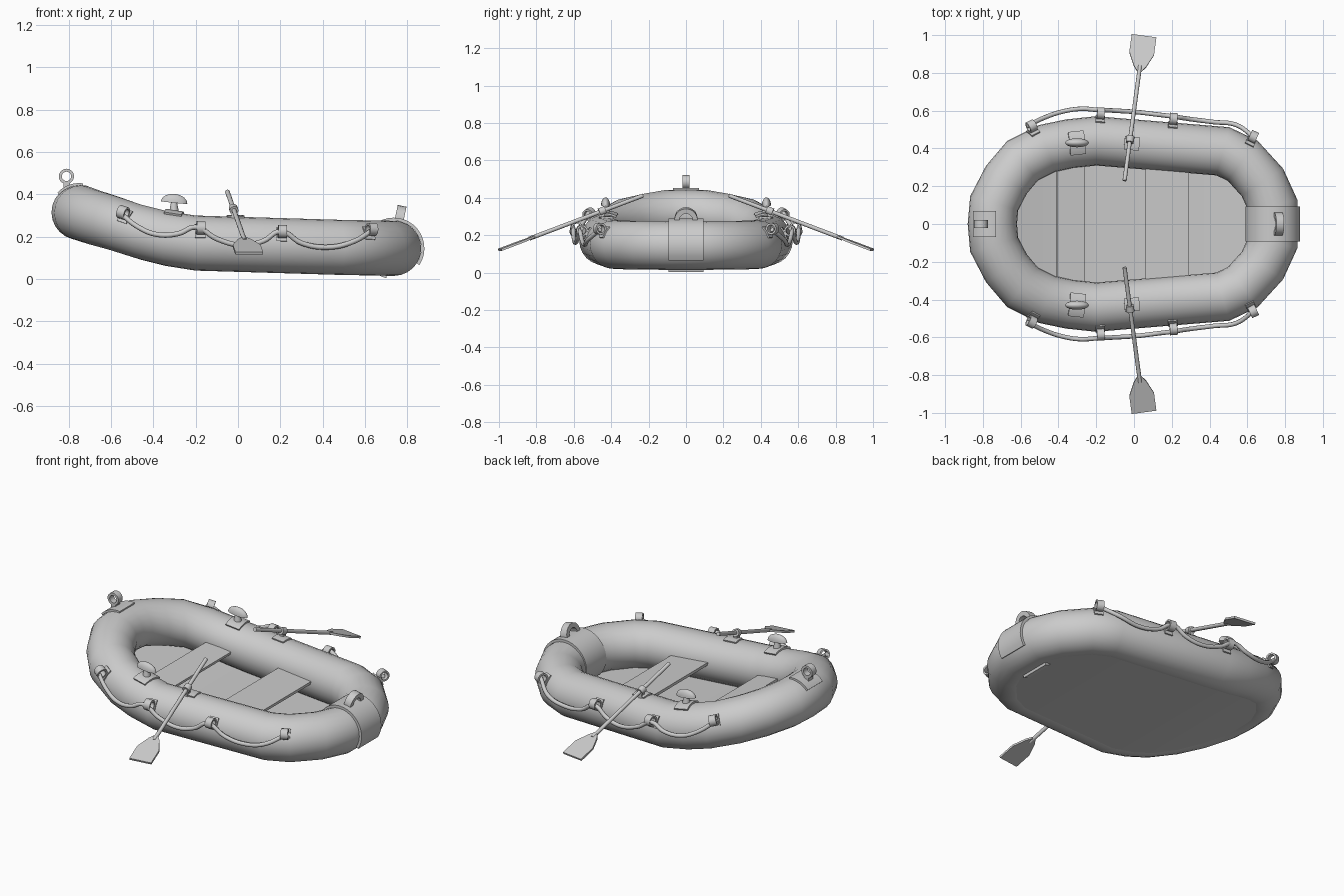
import bpy, bmesh
from math import sin, cos, radians, pi
from mathutils import Matrix, Vector

old = bpy.data.objects.get("Cube")
if old:
    bpy.data.objects.remove(old)

grey = bpy.data.materials.new("plain_grey")
grey.use_nodes = True
colour = (0.6, 0.6, 0.6, 1)
grey.diffuse_color = colour
grey.node_tree.nodes["Principled BSDF"].inputs["Base Color"].default_value = colour

MIRROR = Matrix.Diagonal((1, -1, 1, 1))
SIDES = (("left", Matrix.Identity(4)), ("right", MIRROR))
R = 0.13  # radius of the inflated tube


def finish(bm, name, matrix=None, angle=40):
    if matrix is not None:
        bm.transform(matrix)
    bmesh.ops.recalc_face_normals(bm, faces=bm.faces)
    mesh = bpy.data.meshes.new(name)
    bm.to_mesh(mesh)
    bm.free()
    mesh.materials.append(grey)
    mesh.shade_smooth()
    mesh.set_sharp_from_angle(angle=radians(angle))
    obj = bpy.data.objects.new(name, mesh)
    bpy.context.collection.objects.link(obj)
    return obj


def loft(rings, closed=False, caps=False):
    """Skin a row of equal closed point loops."""
    bm = bmesh.new()
    rows = [[bm.verts.new(p) for p in ring] for ring in rings]
    n = len(rows[0])
    pairs = list(zip(rows, rows[1:])) + ([(rows[-1], rows[0])] if closed else [])
    for a, b in pairs:
        for i in range(n):
            j = (i + 1) % n
            bm.faces.new((a[i], a[j], b[j], b[i]))
    if caps:
        bm.faces.new(rows[0])
        bm.faces.new(rows[-1])
    return bm


def box(name, matrix, size):
    bm = bmesh.new()
    bmesh.ops.create_cube(bm, size=1, matrix=Matrix.Diagonal((*size, 1)))
    return finish(bm, name, matrix)


def ring(name, matrix, outer, inner, width, sides=20):
    """Flat-walled ring around its local x axis."""
    def circle(x, r):
        return [(x, r * cos(2 * pi * i / sides), r * sin(2 * pi * i / sides)) for i in range(sides)]
    w = width / 2
    return finish(loft([circle(-w, outer), circle(w, outer), circle(w, inner), circle(-w, inner)], closed=True), name, matrix)


def patch(name, matrix, half, a0, a1, r, depth=0.012, steps=12):
    """Curved strip lying on the tube; x runs along the tube, y outward."""
    rings = []
    for i in range(steps + 1):
        a = radians(a0 + (a1 - a0) * i / steps)
        rings.append([(x, q * cos(a), q * sin(a)) for x, q in
                      ((-half, r), (half, r), (half, r - depth), (-half, r - depth))])
    return finish(loft(rings, caps=True), name, matrix)


def rod(name, matrix, r0, r1, length, sides=12):
    """Tapered rod along local y."""
    rings = [[(r * cos(2 * pi * i / sides), y, r * sin(2 * pi * i / sides)) for i in range(sides)]
             for r, y in ((r0, 0), (r1, length))]
    return finish(loft(rings, caps=True), name, matrix)


# Half of the tube's centreline, bow to stern
half_path = [Vector(p) for p in (
    (-0.75, 0, 0.315), (-0.74, 0.11, 0.312), (-0.675, 0.235, 0.29), (-0.59, 0.335, 0.265),
    (-0.46, 0.4, 0.222), (-0.34, 0.425, 0.192), (-0.2, 0.44, 0.17), (0.47, 0.385, 0.15),
    (0.575, 0.335, 0.148), (0.68, 0.22, 0.146), (0.735, 0.1, 0.145), (0.735, 0, 0.145))]
path = half_path + [MIRROR @ p for p in half_path[-2:0:-1]]


def frame(x):
    """Frame on the left tube's centre: x along it, y outward, z up."""
    for a, b in zip(half_path, half_path[1:]):
        if a.x <= x <= b.x:
            t = (b - a).normalized()
            out = Vector((-t.y, t.x, 0)).normalized()
            p = a.lerp(b, (x - a.x) / (b.x - a.x))
            return Matrix.Translation(p) @ Matrix((t, out, t.cross(out))).transposed().to_4x4()


def around(x, angle, r):
    """Frame moved out from the tube centre, with z pointing away from it."""
    a = radians(angle)
    return frame(x) @ Matrix.Translation((0, r * cos(a), r * sin(a))) @ Matrix.Rotation(a - pi / 2, 4, "X")


# Inflated tube with mitred corners
rings = []
for i, p in enumerate(path):
    d0 = (p - path[i - 1]).xy.normalized()
    d1 = (path[(i + 1) % len(path)] - p).xy.normalized()
    t = (d0 + d1).normalized()
    out = Vector((-t.y, t.x, 0)) / max(0.8, t.dot(d0))
    rings.append([p + out * R * cos(2 * pi * k / 24) + Vector((0, 0, R * sin(2 * pi * k / 24))) for k in range(24)])
finish(loft(rings, closed=True), "hull_tube", angle=60)

# Floor sheet closing the bottom
bm = bmesh.new()
low = Vector((0, 0, -0.115))
rows = []
for p in half_path[1:-1]:
    rows.append([bm.verts.new(q + dz) for dz in (low, low - Vector((0, 0, 0.012)))
                 for q in ((p, MIRROR @ p) if dz is low else (MIRROR @ p, p))])
for a, b in zip(rows, rows[1:]):
    for i in range(4):
        j = (i + 1) % 4
        bm.faces.new((a[i], a[j], b[j], b[i]))
bm.faces.new(rows[0])
bm.faces.new(rows[-1])
finish(bm, "floor", angle=25)

# Bench seats
for name, x, z, width, tilt in (("front_seat", -0.335, 0.2, 0.15, 11), ("rear_seat", 0.175, 0.175, 0.23, 3)):
    box(name, Matrix.Translation((x, 0, z)) @ Matrix.Rotation(radians(tilt), 4, "Y"), (width, 0.62, 0.016))

# Stern wrap and carrying handle
stern = Matrix.Translation((0.735, 0, 0.145)) @ Matrix.Rotation(-pi / 2, 4, "Z")
patch("stern_wrap", stern, 0.093, -33, 256, 0.145, 0.015, 28)
ring("stern_handle", Matrix.Translation((0.762, 0, 0.285)) @ Matrix.Rotation(radians(12), 4, "Y"), 0.062, 0.035, 0.042)

# Bow pad and towing ring
bow = Matrix.Translation((-0.75, 0, 0.315)) @ Matrix.Rotation(pi / 2, 4, "Z")
patch("bow_pad", bow, 0.07, 42, 98, 0.138)
ring("bow_ring", Matrix.Translation((-0.81, 0, 0.485)) @ Matrix.Rotation(pi / 2, 4, "Z"), 0.036, 0.022, 0.04)
box("bow_ring_foot", Matrix.Translation((-0.808, 0, 0.438)), (0.03, 0.04, 0.035))

rope_points = [
    (-0.565, 0.52, 0.32), (-0.47, 0.565, 0.245), (-0.38, 0.595, 0.21), (-0.28, 0.61, 0.215),
    (-0.2, 0.605, 0.245), (-0.1, 0.6, 0.19), (0.02, 0.592, 0.16), (0.12, 0.58, 0.18),
    (0.2, 0.57, 0.225), (0.3, 0.555, 0.17), (0.42, 0.54, 0.15), (0.54, 0.525, 0.175), (0.635, 0.46, 0.23)]

for side, flip in SIDES:
    # Grab rope
    curve = bpy.data.curves.new(side + "_grab_rope", "CURVE")
    curve.dimensions = "3D"
    curve.bevel_depth = 0.012
    curve.bevel_resolution = 2
    curve.resolution_u = 6
    curve.use_fill_caps = True
    curve.materials.append(grey)
    spline = curve.splines.new("BEZIER")
    spline.bezier_points.add(len(rope_points) - 1)
    for bp, p in zip(spline.bezier_points, rope_points):
        bp.co = flip @ Vector(p)
        bp.handle_left_type = bp.handle_right_type = "AUTO"
    bpy.context.collection.objects.link(bpy.data.objects.new(side + "_grab_rope", curve))

    # Rope loops on their pads
    for i, (x, a) in enumerate(((-0.5, 30), (-0.19, 26), (0.195, 24), (0.57, 32))):
        ring(f"{side}_rope_loop_{i + 1}", flip @ around(x, a, 0.164), 0.031, 0.021, 0.04, 16)
        patch(f"{side}_rope_pad_{i + 1}", flip @ frame(x), 0.025, a - 15, a + 15, 0.137)

    # Mushroom cleat
    patch(side + "_cleat_pad", flip @ frame(-0.32), 0.042, 63, 117, 0.138)
    up = Matrix.Translation((-0.302, 0.428, 0.31)) @ Matrix.Rotation(pi / 2, 4, "X")
    rod(side + "_cleat_stem", flip @ up, 0.024, 0.014, 0.055)
    bm = bmesh.new()
    bmesh.ops.create_uvsphere(bm, u_segments=20, v_segments=12, radius=1)
    cut = bmesh.ops.bisect_plane(bm, geom=bm.verts[:] + bm.edges[:] + bm.faces[:],
                                 plane_co=(0, 0, 0), plane_no=(0, 0, -1), clear_outer=True)
    bmesh.ops.holes_fill(bm, edges=[e for e in bm.edges if e.is_boundary])
    finish(bm, side + "_cleat_cap", flip @ Matrix.Translation((-0.302, 0.43, 0.36))
           @ Matrix.Rotation(radians(6), 4, "Y") @ Matrix.Diagonal((0.063, 0.024, 0.042, 1)))

    # Oar: shaft and flat blade
    start, end = Vector((-0.05, 0.23, 0.412)), Vector((0.053, 0.995, 0.122))
    d = (end - start).normalized()
    across = d.cross(Vector((0, 0, 1))).normalized()
    oar = flip @ Matrix.Translation(start) @ Matrix((across, d, across.cross(d))).transposed().to_4x4()
    length = (end - start).length
    rod(side + "_oar_shaft", oar, 0.011, 0.011, length - 0.17)
    edge = [(0.012, -0.2), (0.032, -0.175), (0.066, -0.1), (0.066, 0)]
    outline = edge + [(-x, y) for x, y in reversed(edge)]
    finish(loft([[(x, length + y, z) for x, y in outline] for z in (-0.006, 0.006)], caps=True), side + "_oar_blade", oar)

    # Oarlock holding the shaft
    patch(side + "_oarlock_pad", flip @ frame(-0.015), 0.04, 74, 104, 0.138)
    box(side + "_oarlock_post", flip @ Matrix.Translation((-0.02, 0.45, 0.3)), (0.022, 0.03, 0.04))
    ring(side + "_oarlock_clamp", oar @ Matrix.Translation((0, 0.235, 0)) @ Matrix.Rotation(pi / 2, 4, "Z"), 0.021, 0.011, 0.035, 14)
